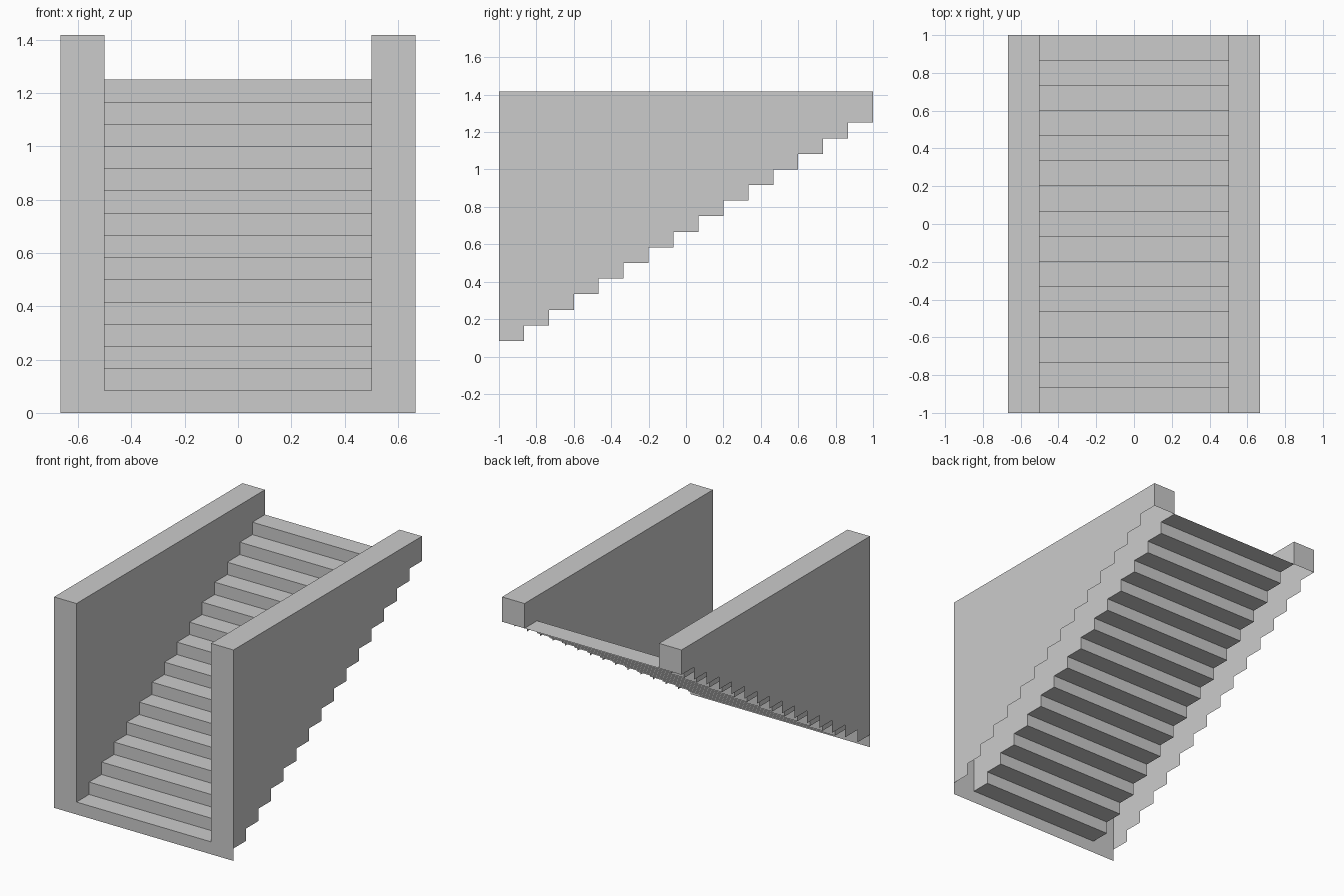
import bpy, bmesh

if "Cube" in bpy.data.objects:
    bpy.data.objects.remove(bpy.data.objects["Cube"])

N = 15                       # number of steps
RUN, RISE = 2 / N, 1.25 / N  # tread depth, riser height
HALF, OUT = 0.5, 0.6667      # stair half width, outer half width
TOP = 1.4167                 # top of the side walls


def make_object(name, polys):
    """Object from a list of polygons, merged at shared corners."""
    bm = bmesh.new()
    for poly in polys:
        bm.faces.new([bm.verts.new(p) for p in poly])
    bmesh.ops.remove_doubles(bm, verts=bm.verts, dist=1e-5)
    mesh = bpy.data.meshes.new(name)
    bm.to_mesh(mesh)
    bm.free()
    ob = bpy.data.objects.new(name, mesh)
    bpy.context.collection.objects.link(ob)
    return ob


# stepped side profile (y, z), starting on the first tread
profile = []
for i in range(N):
    z = RISE * (i + 1)
    profile += [(-1 + RUN * i, z), (-1 + RUN * (i + 1), z)]

# thin folded sheet of treads and risers
make_object("stair_steps", [
    [(-HALF, *a), (HALF, *a), (HALF, *b), (-HALF, *b)]
    for a, b in zip(profile, profile[1:])])

# hollow side wall, open underneath, mirrored to the other side
side = profile + [(1, TOP), (-1, TOP)]
z_end = RISE * N
wall = make_object("side_wall", [
    [(OUT, y, z) for y, z in side],
    [(HALF, y, z) for y, z in reversed(side)],
    [(HALF, -1, TOP), (OUT, -1, TOP), (OUT, 1, TOP), (HALF, 1, TOP)],
    [(OUT, 1, z_end), (HALF, 1, z_end), (HALF, 1, TOP), (OUT, 1, TOP)]])
mirror = wall.modifiers.new("mirror", 'MIRROR')
mirror.use_axis = (True, False, False)

# U-shaped front sheet: wall ends joined by the first riser
make_object("front_panel", [[(x, -1, z) for x, z in [
    (-OUT, 0), (OUT, 0), (OUT, TOP), (HALF, TOP),
    (HALF, RISE), (-HALF, RISE), (-HALF, TOP), (-OUT, TOP)]]])
